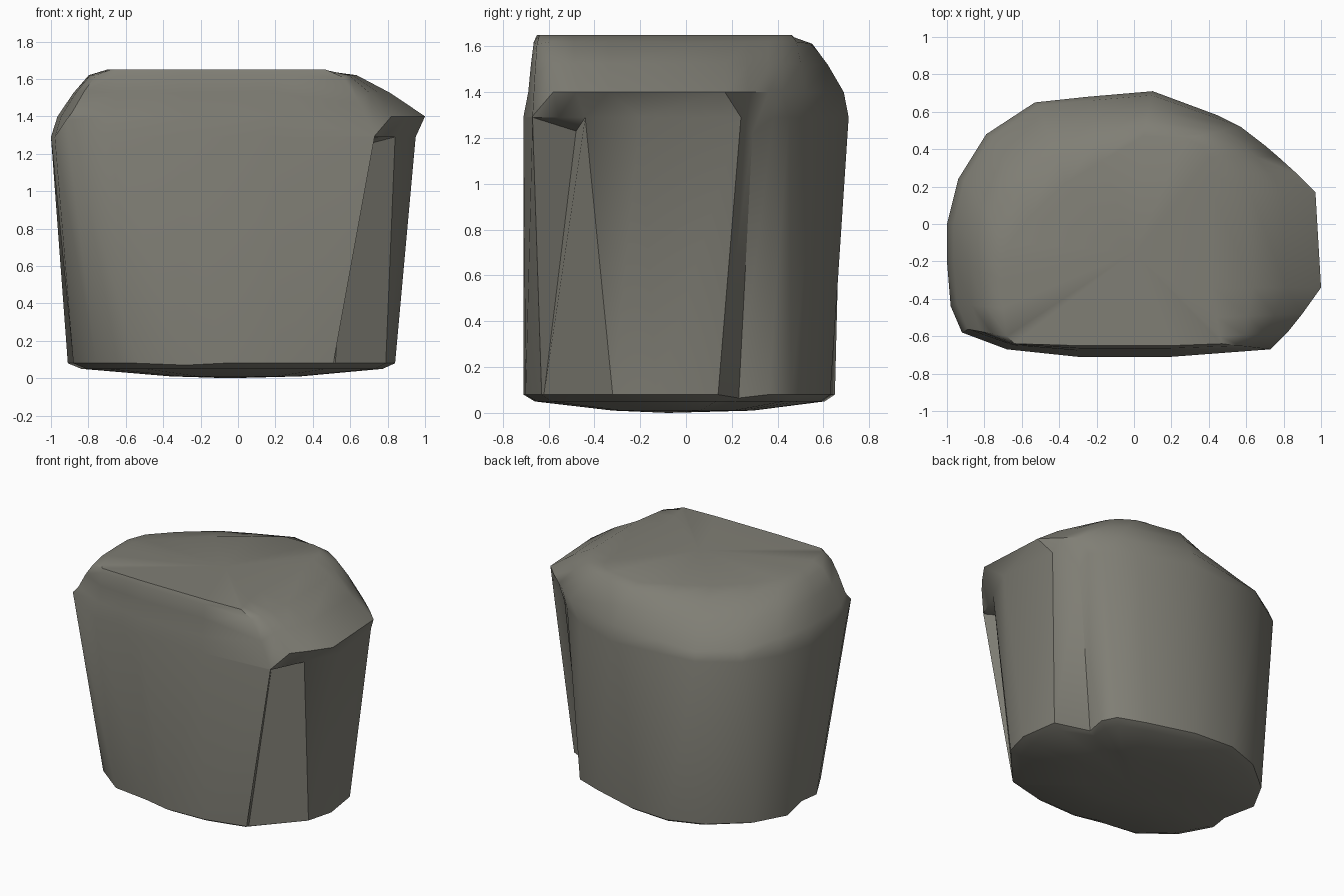
import bpy
import bmesh
from math import radians
from mathutils import Vector

cube = bpy.data.objects.get("Cube")
if cube:
    bpy.data.objects.remove(cube, do_unlink=True)


def make_material(name, color):
    mat = bpy.data.materials.new(name)
    mat.use_nodes = True
    mat.diffuse_color = color
    mat.node_tree.nodes["Principled BSDF"].inputs["Base Color"].default_value = color
    return mat


def at_height(outline, height, special=None):
    """Lift a flat outline to a height, with a few points at their own height."""
    special = special or {}
    return [Vector((x, y, special.get(i, height))) for i, (x, y) in enumerate(outline)]


def scaled(outline, across, deep):
    return [(x * across, y * deep) for x, y in outline]


def between(low, high, inward, rise):
    """A ring part of the way from one ring to the next, for a rounded shoulder."""
    ring = []
    for a, b in zip(low, high):
        point = a.lerp(b, inward)
        point.z = a.z + (b.z - a.z) * rise
        ring.append(point)
    return ring


def loft(name, rings, bottom_tip, top_tip, crease_ring, crease_columns, mat):
    """Bridge the rings in order, close both ends and crease some upright edges."""
    bm = bmesh.new()
    loops = [[bm.verts.new(point) for point in ring] for ring in rings]
    count = len(loops[0])
    bottom, top = bm.verts.new(bottom_tip), bm.verts.new(top_tip)
    for i in range(count):
        j = (i + 1) % count
        bm.faces.new((bottom, loops[0][j], loops[0][i]))
        bm.faces.new((top, loops[-1][i], loops[-1][j]))
        for low, high in zip(loops, loops[1:]):
            bm.faces.new((low[i], low[j], high[j], high[i]))
    for i in crease_columns:
        edge = bm.edges.get((loops[crease_ring][i], loops[crease_ring + 1][i]))
        edge.smooth = False
    bmesh.ops.remove_doubles(bm, verts=bm.verts, dist=0.001)
    bmesh.ops.recalc_face_normals(bm, faces=bm.faces)
    mesh = bpy.data.meshes.new(name)
    bm.to_mesh(mesh)
    bm.free()
    mesh.materials.append(mat)
    obj = bpy.data.objects.new(name, mesh)
    bpy.context.collection.objects.link(obj)
    return obj


# Foot outline; the front groove closes to a point here
foot = [(.51, -.63), (.52, -.62), (.79, -.32), (.84, -.13), (.8, .14),
        (.57, .23), (.58, .36), (.53, .46), (.34, .53), (0, .63), (-.3, .65),
        (-.55, .56), (-.79, .36), (-.91, .14), (-.86, -.1), (-.88, -.24),
        (-.76, -.46), (-.54, -.63), (-.28, -.65), (-.08, -.71), (.22, -.7)]

# Top of the wall, with the inner ends of both grooves
wall_top = [(.73, -.67), (.61, -.48), (.84, -.44), (.95, -.2), (.9, .24),
            (.71, .29), (.71, .38), (.64, .45), (.45, .58), (.1, .71), (-.25, .68),
            (-.53, .65), (-.79, .48), (-.94, .24), (-1, 0), (-1, -.2),
            (-.98, -.44), (-.92, -.58), (-.68, -.67), (-.3, -.71), (.2, -.71)]

# Ledge that overhangs the grooves and follows the wall elsewhere
overhang = [(.73, -.67), (.82, -.58), (.9, -.48), (1, -.34), (.97, .17),
            (.87, .27), (.77, .36), (.7, .42), (.57, .52)]
ledge_outline = overhang + scaled(wall_top[len(overhang):], .965, .97)

# Rim of the crown, cut back diagonally at the rear right
crown_outline = [(.47, -.64), (.46, -.6), (.44, -.5), (.42, -.34), (.42, .17),
                 (.41, .27), (.4, .36), (.36, .42), (.28, .46), (.05, .47), (-.17, .34),
                 (-.36, .22), (-.55, .04), (-.67, -.1), (-.7, -.2), (-.7, -.3),
                 (-.7, -.45), (-.68, -.6), (-.64, -.64), (-.3, -.65), (.2, -.65)]

wall = at_height(wall_top, 1.29, {1: 1.23, 5: 1.22, 17: 1.38})
ledge = at_height(ledge_outline, 1.4, {0: 1.295, 10: 1.37, 11: 1.35, 12: 1.36, 17: 1.42})
crown = at_height(crown_outline, 1.65, {9: 1.64, 10: 1.635, 11: 1.63, 12: 1.63, 13: 1.64})

# Lip that roofs over the front groove
lip = list(wall)
lip[1] = (wall[0] + wall[2]) / 2

rings = [
    at_height(scaled(foot, .4, .45), .01),
    at_height(scaled(foot, .92, .93), .05),
    at_height(foot, .08, {5: .065, 18: .07}),
    wall,
    lip,
    ledge,
    between(ledge, crown, .32, .5),
    between(ledge, crown, .63, .88),
    crown,
]

stone = make_material("warm grey stone", (.215, .21, .178, 1))
groove_edges = (0, 1, 2, 5)
boulder = loft("boulder", rings, (-.05, -.08, 0), (0, -.15, 1.65),
               rings.index(wall) - 1, groove_edges, stone)

# Soft shading with crisp groove and rim edges
bpy.ops.object.select_all(action="DESELECT")
boulder.select_set(True)
bpy.context.view_layer.objects.active = boulder
bpy.ops.object.shade_smooth_by_angle(angle=radians(48))
